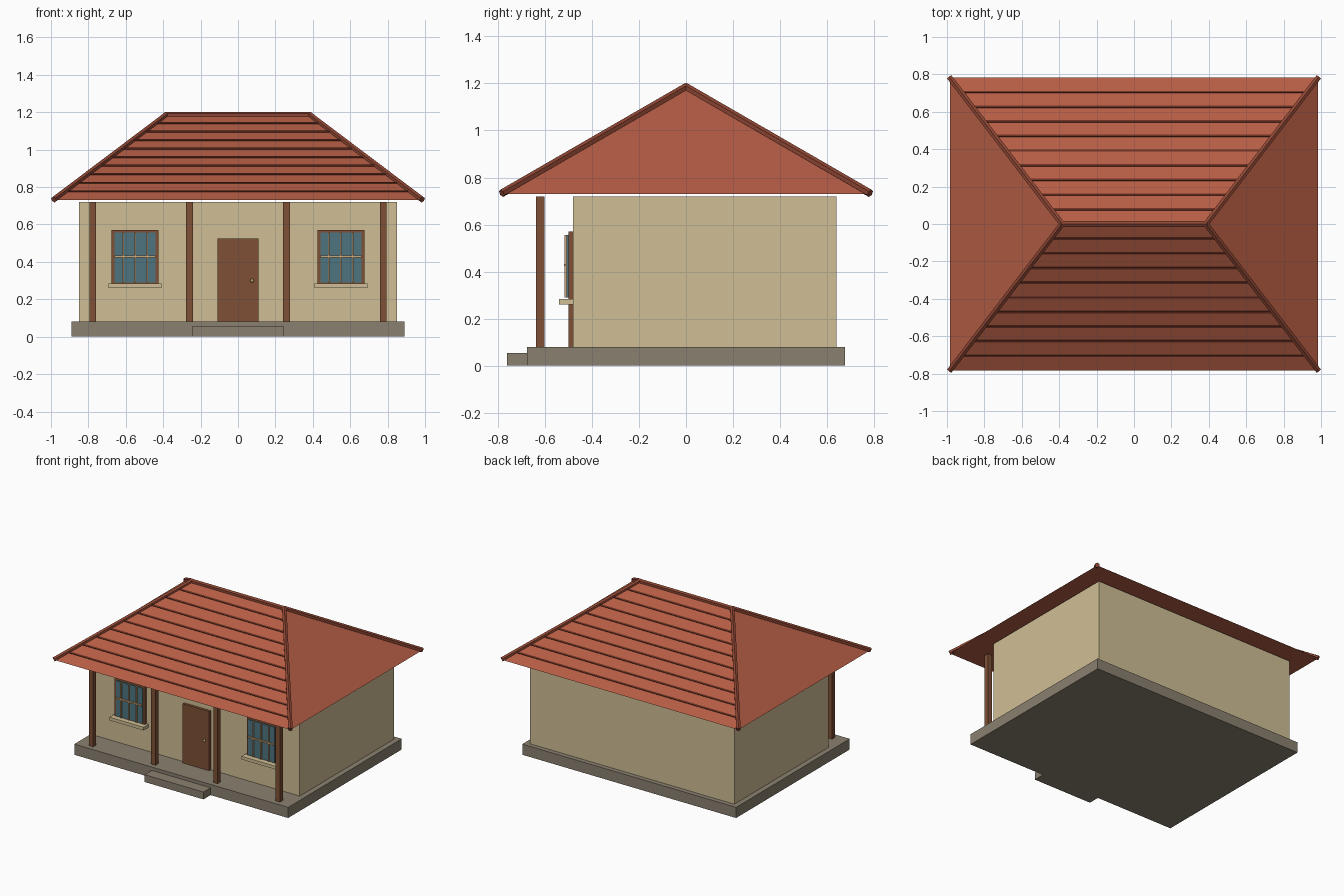
import bpy
import bmesh
import math
from mathutils import Vector

if "Cube" in bpy.data.objects:
    bpy.data.objects.remove(bpy.data.objects["Cube"], do_unlink=True)


def material(name, hex_code):
    """Flat material from an sRGB hex string."""
    rgb = [int(hex_code[i:i + 2], 16) / 255 for i in (0, 2, 4)]
    lin = [c / 12.92 if c < 0.04 else ((c + 0.055) / 1.055) ** 2.4 for c in rgb]
    mat = bpy.data.materials.new(name)
    mat.use_nodes = True
    mat.diffuse_color = (*lin, 1)
    mat.node_tree.nodes["Principled BSDF"].inputs["Base Color"].default_value = (*lin, 1)
    return mat


PLASTER = material("cream plaster", "D0BF95")
STONE = material("grey stone", "8A8070")
WOOD = material("brown wood", "7F5036")
TILE = material("red roof tile", "B55D44")
RIDGE = material("dark red tile", "8E4633")
BATTEN = material("tile seam brown", "6A3021")
GLASS = material("blue glass", "4F7480")
BARS = material("tan bars", "CDA878")
BRASS = material("brass", "C4A766")


def finish(name, bm, mat):
    bmesh.ops.recalc_face_normals(bm, faces=bm.faces)
    mesh = bpy.data.meshes.new(name)
    bm.to_mesh(mesh)
    bm.free()
    mesh.materials.append(mat)
    obj = bpy.data.objects.new(name, mesh)
    bpy.context.collection.objects.link(obj)
    return obj


def box(name, xs, ys, zs, mat):
    """Box from its (min, max) range on each axis."""
    bm = bmesh.new()
    bmesh.ops.create_cube(bm, size=1)
    for v in bm.verts:
        v.co = [sum(r) / 2 + c * (r[1] - r[0]) for r, c in zip((xs, ys, zs), v.co)]
    return finish(name, bm, mat)


def rod(name, a, b, radius, mat, sides=6):
    a, b = Vector(a), Vector(b)
    bm = bmesh.new()
    bmesh.ops.create_cone(bm, cap_ends=True, segments=sides, radius1=radius,
                          radius2=radius, depth=(b - a).length)
    obj = finish(name, bm, mat)
    obj.location = (a + b) / 2
    obj.rotation_euler = (b - a).to_track_quat("Z", "Y").to_euler()
    return obj


# Base, step and walls
FLOOR, WALL_TOP, FRONT = 0.08, 0.72, -0.48
box("plinth", (-0.89, 0.89), (-0.675, 0.675), (0, FLOOR), STONE)
box("front_step", (-0.245, 0.245), (-0.76, -0.67), (0, 0.055), STONE)
box("walls", (-0.85, 0.85), (FRONT, 0.64), (FLOOR, WALL_TOP), PLASTER)

# Porch posts
for i in range(4):
    x = -0.777 + i * 0.518
    box(f"porch_post_{i + 1}", (x - 0.018, x + 0.018), (-0.638, -0.602),
        (FLOOR, WALL_TOP), WOOD)

# Door and knob
box("door", (-0.11, 0.11), (-0.5, FRONT), (FLOOR, 0.525), WOOD)
bm = bmesh.new()
bmesh.ops.create_uvsphere(bm, u_segments=12, v_segments=8, radius=0.01)
knob = finish("door_knob", bm, BRASS)
knob.location = (0.075, -0.507, 0.3)
for poly in knob.data.polygons:
    poly.use_smooth = True

# Windows with frame, pane, bars and sill
for side, x in (("right", -0.55), ("left", 0.55)):
    def part(name, half, ys, zs, mat, dx=0):
        box(f"{side}_window_{name}", (x + dx - half, x + dx + half), ys, zs, mat)

    part("frame", 0.126, (-0.5, FRONT), (0.28, 0.57), WOOD)
    part("pane", 0.11, (-0.507, -0.499), (0.29, 0.556), GLASS)
    part("sill", 0.142, (-0.54, FRONT), (0.26, 0.284), PLASTER)
    part("cross_bar", 0.11, (-0.518, -0.507), (0.423, 0.433), BARS)
    for i in (-1, 0, 1):
        part(f"upright_bar_{i + 2}", 0.004, (-0.517, -0.507), (0.29, 0.556),
             BARS, i * 0.064)

# Hipped roof: the eave rectangle, with its top face drawn in to a ridge
EX, EY, EZ = 0.985, 0.783, 0.73
RX, RZ = 0.385, 1.185
bm = bmesh.new()
eave = [bm.verts.new((sx * EX, sy * EY, EZ)) for sx, sy in ((-1, -1), (1, -1), (1, 1), (-1, 1))]
left, right = bm.verts.new((RX, 0, RZ)), bm.verts.new((-RX, 0, RZ))
bm.faces.new(eave)
bm.faces.new((eave[0], eave[1], left, right))
bm.faces.new((eave[1], eave[2], left))
bm.faces.new((eave[2], eave[3], right, left))
bm.faces.new((eave[3], eave[0], right))
finish("roof", bm, TILE)

# Ridge and hip caps
rod("ridge_cap", (-RX - 0.008, 0, RZ), (RX + 0.008, 0, RZ), 0.017, RIDGE)
for sx in (-1, 1):
    for sy in (-1, 1):
        name = ("front" if sy < 0 else "back") + ("_left" if sx > 0 else "_right")
        rod(name + "_hip_cap", (sx * EX, sy * EY, EZ + 0.003), (sx * RX, 0, RZ), 0.017, RIDGE)

# Tile course seams along the front and back slopes
slope = math.atan2(RZ - EZ, EY)
for sy in (-1, 1):
    for i in range(1, 10):
        t = i / 10
        half = RX + (EX - RX) * t - 0.015
        seam = box(f"{'front' if sy < 0 else 'back'}_tile_seam_{i}", (-half, half),
                   (-0.006, 0.006), (-0.005, 0.005), BATTEN)
        seam.location = (0, sy * EY * t, RZ + (EZ - RZ) * t)
        seam.rotation_euler.x = -sy * slope
